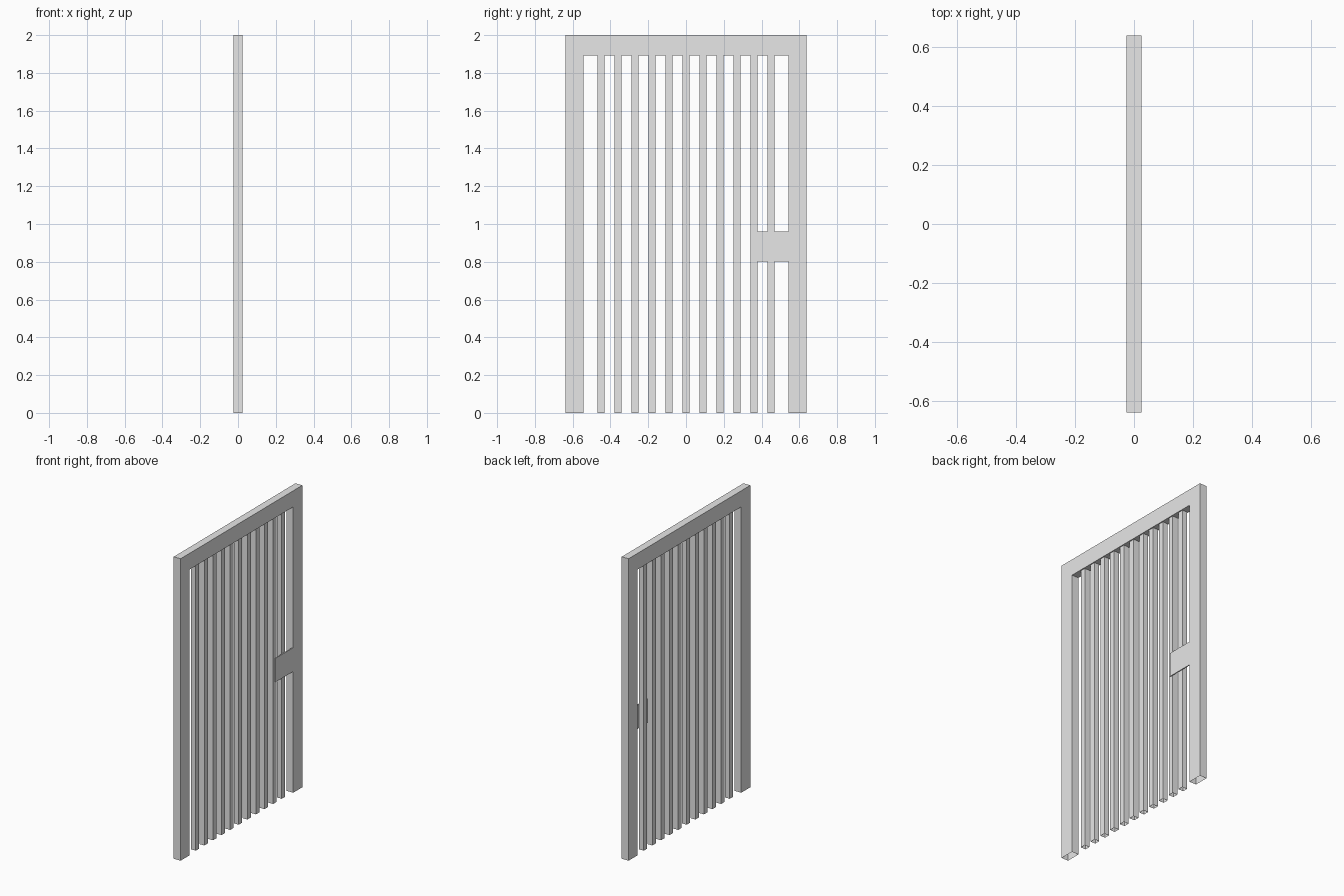
import bpy
import bmesh

cube = bpy.data.objects.get("Cube")
if cube:
    bpy.data.objects.remove(cube, do_unlink=True)

# Single grey metal
metal = bpy.data.materials.new("grey_metal")
metal.use_nodes = True
GREY = (0.8, 0.8, 0.8, 1.0)
metal.diffuse_color = GREY
metal.node_tree.nodes["Principled BSDF"].inputs["Base Color"].default_value = GREY


def extruded(name, outline, x0, x1):
    """Extrude a (y, z) outline from x0 to x1, leaving the ends on the floor open."""
    bm = bmesh.new()
    face = bm.faces.new([bm.verts.new((x0, y, z)) for y, z in outline])
    result = bmesh.ops.extrude_face_region(bm, geom=[face], use_keep_orig=True)
    moved = [v for v in result["geom"] if isinstance(v, bmesh.types.BMVert)]
    bmesh.ops.translate(bm, verts=moved, vec=(x1 - x0, 0, 0))
    bmesh.ops.recalc_face_normals(bm, faces=bm.faces)
    floor = [f for f in bm.faces if all(abs(v.co.z) < 1e-5 for v in f.verts)]
    bmesh.ops.delete(bm, geom=floor, context="FACES_ONLY")
    mesh = bpy.data.meshes.new(name)
    bm.to_mesh(mesh)
    bm.free()
    mesh.materials.append(metal)
    obj = bpy.data.objects.new(name, mesh)
    bpy.context.collection.objects.link(obj)
    return obj


def rectangle(y0, y1, z0, z1):
    return [(y0, z0), (y1, z0), (y1, z1), (y0, z1)]


HALF_WIDTH, INNER, HEIGHT, BEAM = 0.637, 0.542, 2.0, 1.893
HALF_DEPTH, BAR = 0.025, 0.018

# Door frame: two posts and a top beam in one piece
half = [(INNER, BEAM), (INNER, 0), (HALF_WIDTH, 0), (HALF_WIDTH, HEIGHT)]
frame = half + [(-y, z) for y, z in reversed(half)]
extruded("frame", frame, -HALF_DEPTH, HALF_DEPTH)

# Vertical bars
for i in range(11):
    y = (i - 5) * 0.09
    extruded(f"bar_{i + 1}", rectangle(y - BAR, y + BAR, 0, BEAM), -BAR, BAR)

# Lock plate over the bars beside one post
extruded("lock_plate", rectangle(0.36, INNER, 0.802, 0.96), BAR, 0.024)
